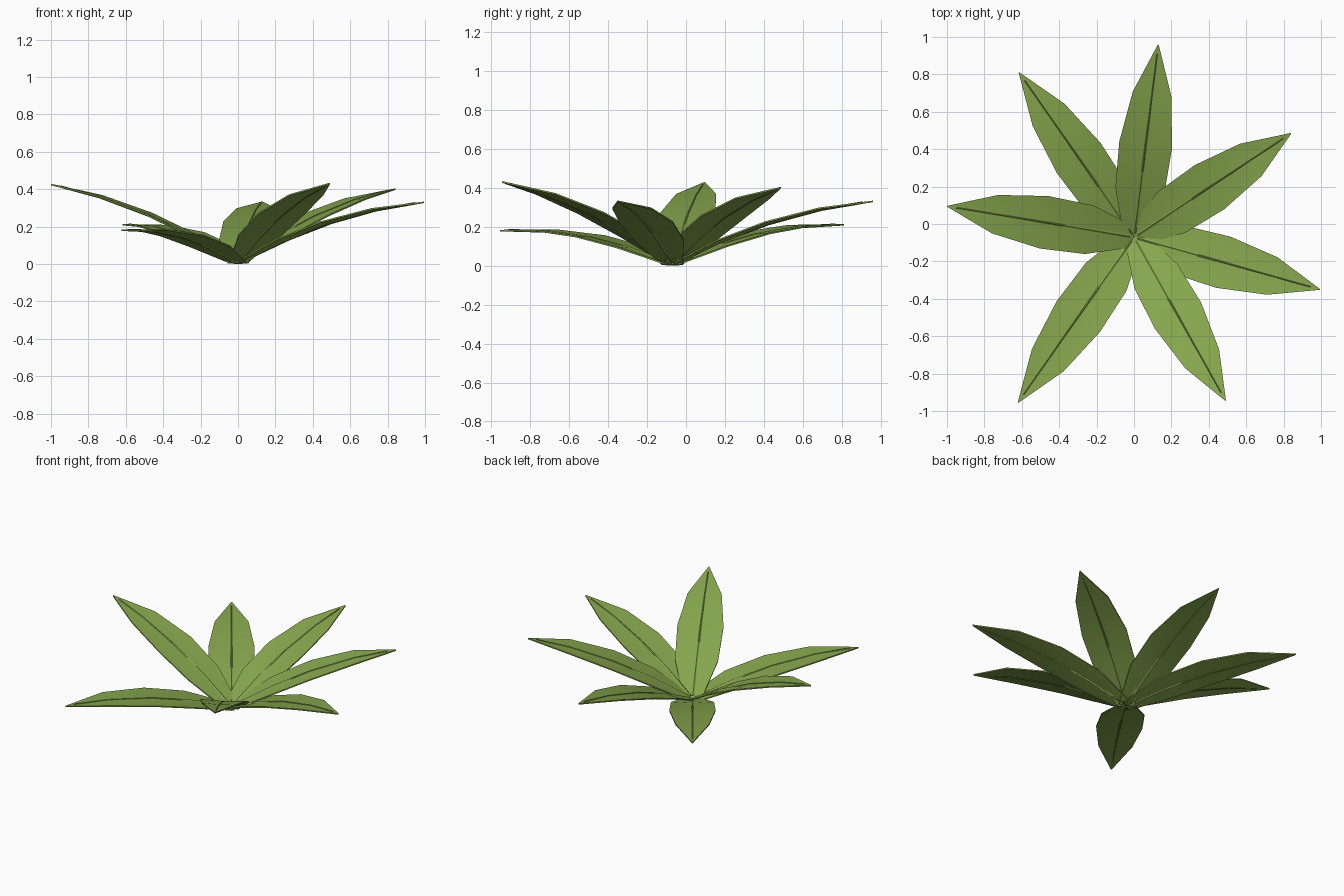
import bpy, bmesh
from mathutils import Vector

if "Cube" in bpy.data.objects:
    bpy.data.objects.remove(bpy.data.objects["Cube"])

green = bpy.data.materials.new("leaf_green")
green.diffuse_color = (0.24, 0.385, 0.075, 1)
green.use_nodes = True
green.node_tree.nodes["Principled BSDF"].inputs["Base Color"].default_value = green.diffuse_color

BASE = Vector((0, -0.07, 0.004))
# leaf tips: x, y, height
TIPS = [(0.13, 0.96, 0.33), (0.84, 0.485, 0.40), (0.995, -0.35, 0.33),
        (0.49, -0.945, 0.43), (-0.62, -0.955, 0.18), (-1.0, 0.095, 0.425),
        (-0.615, 0.81, 0.21)]
# fraction along the leaf, half width
STATIONS = [(0, 0.055), (0.24, 0.132), (0.48, 0.142), (0.743, 0.104), (1, 0.002)]


def spine(tip, t):
    """Point on the drooping centre line of a leaf."""
    return BASE + Vector((tip[0] * t, (tip[1] - BASE.y) * t,
                          (tip[2] + 0.216) * t - 0.22 * t * t))


def finish(name, bm, smooth=True):
    bmesh.ops.recalc_face_normals(bm, faces=bm.faces)
    for f in bm.faces:
        f.smooth = smooth
    me = bpy.data.meshes.new(name)
    bm.to_mesh(me)
    bm.free()
    me.materials.append(green)
    ob = bpy.data.objects.new(name, me)
    bpy.context.collection.objects.link(ob)
    bpy.context.view_layer.objects.active = ob
    bpy.ops.object.select_all(action='DESELECT')
    ob.select_set(True)
    bpy.ops.object.shade_smooth_by_angle(angle=0.6)
    return ob


def side_of(tip):
    return Vector((tip[1] - BASE.y, -tip[0], 0)).normalized()


def loft(name, tip, rings):
    """Closed skin through rings of equal point count."""
    bm = bmesh.new()
    vs = [[bm.verts.new(p) for p in r] for r in rings]
    n = len(vs[0])
    for a, b in zip(vs, vs[1:]):
        for i in range(n):
            j = (i + 1) % n
            bm.faces.new((a[i], a[j], b[j], b[i]))
    bm.faces.new(vs[0])
    bm.faces.new(vs[-1])
    return finish(name, bm)


for k, tip in enumerate(TIPS):
    side, up = side_of(tip), Vector((0, 0, 1))
    # thin blade, edges slightly lifted from the midline
    rings = []
    for t, w in STATIONS:
        c, h, lift = spine(tip, t), 0.004, w * 0.06
        rings.append([c + side * s * w + up * (z * h + abs(s) * lift)
                      for s, z in ((-1, -1), (0, -1), (1, -1), (1, 1), (0, 1), (-1, 1))])
    loft("leaf_%d" % (k + 1), tip, rings)
    # narrow raised midrib along the blade
    rings = []
    for t in (0.02, 0.24, 0.48, 0.743, 0.95):
        c, w = spine(tip, t), 0.013 * (1 - t) + 0.003
        rings.append([c - side * w, c - up * (0.006 + w * 0.2),
                      c + side * w, c + up * (0.006 + w * 0.2)])
    loft("midrib_%d" % (k + 1), tip, rings)
